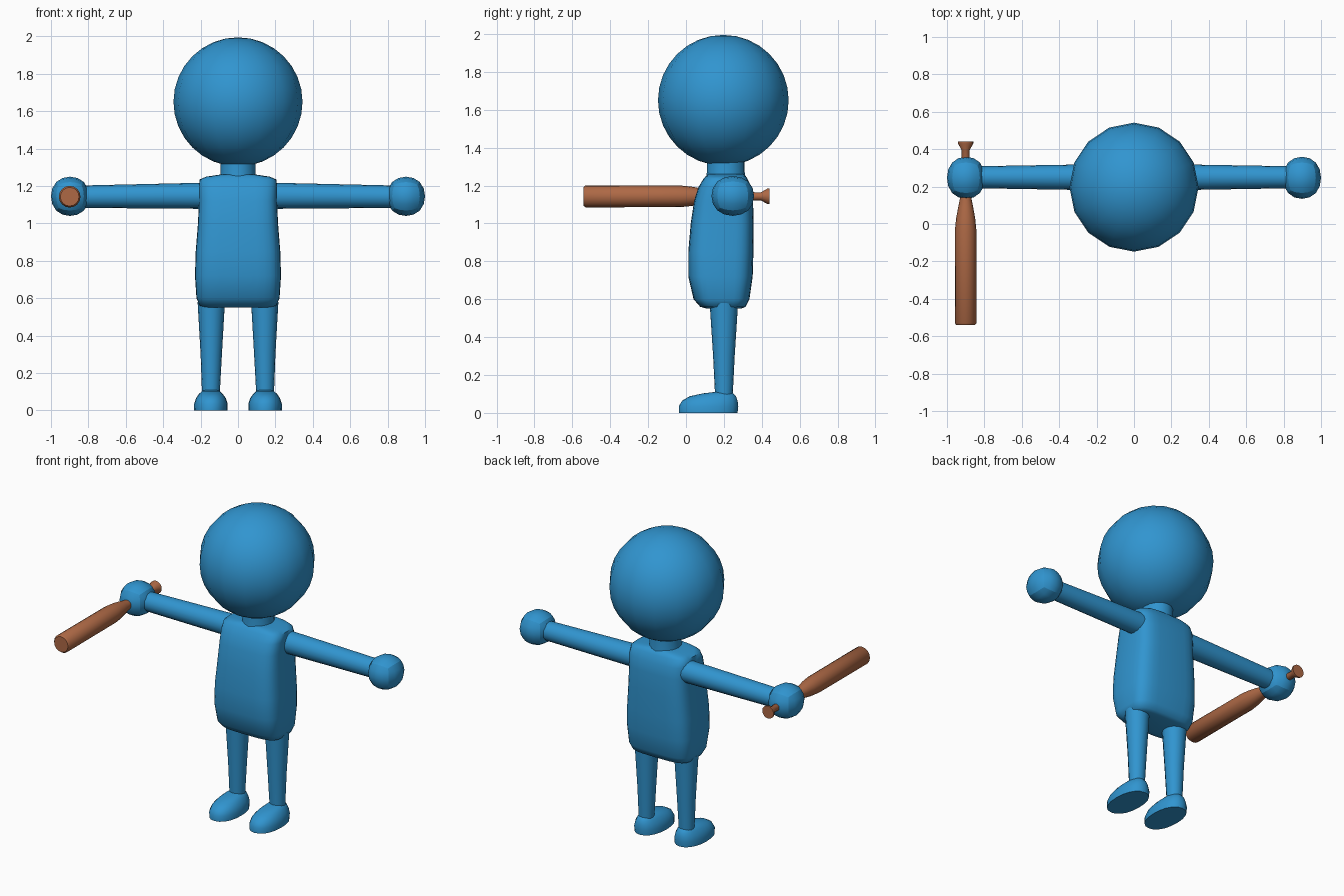
import bpy, bmesh, math
from mathutils import Matrix, Vector

cube = bpy.data.objects.get("Cube")
if cube:
    bpy.data.objects.remove(cube, do_unlink=True)


def material(name, rgb):
    m = bpy.data.materials.new(name)
    m.use_nodes = True
    m.diffuse_color = (*rgb, 1)
    m.node_tree.nodes["Principled BSDF"].inputs["Base Color"].default_value = (*rgb, 1)
    return m


BLUE = material("blue", (0.03, 0.30, 0.63))
WOOD = material("brown wood", (0.42, 0.14, 0.06))


def finish(name, bm, mat, angle=50):
    bmesh.ops.recalc_face_normals(bm, faces=bm.faces)
    mesh = bpy.data.meshes.new(name)
    bm.to_mesh(mesh)
    bm.free()
    mesh.materials.append(mat)
    obj = bpy.data.objects.new(name, mesh)
    bpy.context.collection.objects.link(obj)
    bpy.ops.object.select_all(action='DESELECT')
    obj.select_set(True)
    bpy.context.view_layer.objects.active = obj
    bpy.ops.object.shade_smooth_by_angle(angle=math.radians(angle))
    return obj


def loft(name, rings, mat, power=2, count=16, axis="z", angle=50):
    """Skin closed superellipse rings: (centre, half width, half depth)."""
    bm = bmesh.new()
    loops = []
    for centre, a, b in rings:
        loop = []
        for i in range(count):
            t = 2 * math.pi * i / count
            c, s = math.cos(t), math.sin(t)
            u = a * math.copysign(abs(c) ** (2 / power), c)
            v = b * math.copysign(abs(s) ** (2 / power), s)
            offset = {"x": (0, u, v), "y": (u, 0, v), "z": (u, v, 0)}[axis]
            loop.append(bm.verts.new(Vector(centre) + Vector(offset)))
        loops.append(loop)
    for low, high in zip(loops, loops[1:]):
        for i in range(count):
            j = (i + 1) % count
            bm.faces.new((low[i], low[j], high[j], high[i]))
    bm.faces.new(loops[0])
    bm.faces.new(loops[-1])
    return finish(name, bm, mat, angle)


# Head
bm = bmesh.new()
bmesh.ops.create_uvsphere(bm, u_segments=16, v_segments=16, radius=0.345)
bmesh.ops.translate(bm, verts=bm.verts, vec=(0, 0.197, 1.65))
finish("head", bm, BLUE)

# Torso: height, half width, front y, back y
torso = [(0.55, 0.17, 0.11, 0.29), (0.56, 0.205, 0.075, 0.315),
         (0.60, 0.222, 0.04, 0.335), (0.72, 0.23, 0.012, 0.352),
         (0.85, 0.226, 0.012, 0.356), (1.0, 0.214, 0.025, 0.357),
         (1.12, 0.209, 0.043, 0.354), (1.19, 0.21, 0.065, 0.345),
         (1.235, 0.205, 0.092, 0.325), (1.25, 0.17, 0.105, 0.315),
         (1.262, 0.09, 0.12, 0.30)]
loft("torso", [((0, (f + b) / 2, z), w, (b - f) / 2) for z, w, f, b in torso],
     BLUE, power=4, count=32, angle=60)

# Neck
loft("neck", [((0, 0.21, 1.23), 0.1, 0.105), ((0, 0.21, 1.27), 0.093, 0.1),
              ((0, 0.21, 1.36), 0.093, 0.1)], BLUE)

for side, s in (("left", 1), ("right", -1)):
    # Arm
    loft(side + "_arm", [((s * 0.17, 0.25, 1.148), 0.07, 0.07),
                         ((s * 0.83, 0.25, 1.143), 0.059, 0.06)], BLUE, axis="x")

    # Hand: a rounded box
    bm = bmesh.new()
    bmesh.ops.create_cube(bm, size=1)
    hand = finish(side + "_hand", bm, BLUE)
    sub = hand.modifiers.new("round", 'SUBSURF')
    sub.levels = sub.render_levels = 2
    bpy.ops.object.modifier_apply(modifier=sub.name)
    size = hand.dimensions.copy()
    fit = Matrix.Diagonal((0.204 / size.x, 0.225 / size.y, 0.21 / size.z, 1))
    hand.data.transform(Matrix.Translation((s * 0.898, 0.247, 1.145)) @ fit)
    bpy.ops.object.shade_smooth_by_angle(angle=math.radians(60))

    # Leg
    loft(side + "_leg", [((s * 0.145, 0.2, 0.08), 0.047, 0.046),
                         ((s * 0.143, 0.2, 0.30), 0.057, 0.057),
                         ((s * 0.143, 0.2, 0.58), 0.073, 0.075)], BLUE)

    # Foot: height, half width, toe y, heel y
    foot = [(0, 0.089, -0.038, 0.272), (0.035, 0.09, -0.038, 0.276),
            (0.065, 0.08, -0.02, 0.272), (0.088, 0.064, 0.02, 0.264),
            (0.103, 0.048, 0.09, 0.25), (0.11, 0.03, 0.15, 0.235)]
    loft(side + "_foot", [((s * 0.145, (f + b) / 2, z), w, (b - f) / 2)
                          for z, w, f, b in foot], BLUE, power=2.2, count=20)

# Bat held in the right hand: y, radius
bat = [(-0.54, 0.05), (-0.53, 0.058), (-0.03, 0.057), (0.03, 0.051),
       (0.09, 0.04), (0.14, 0.03), (0.22, 0.024), (0.395, 0.021),
       (0.43, 0.041), (0.44, 0.041)]
loft("bat", [((-0.9, y, 1.143), r, r) for y, r in bat], WOOD, axis="y", angle=40)
